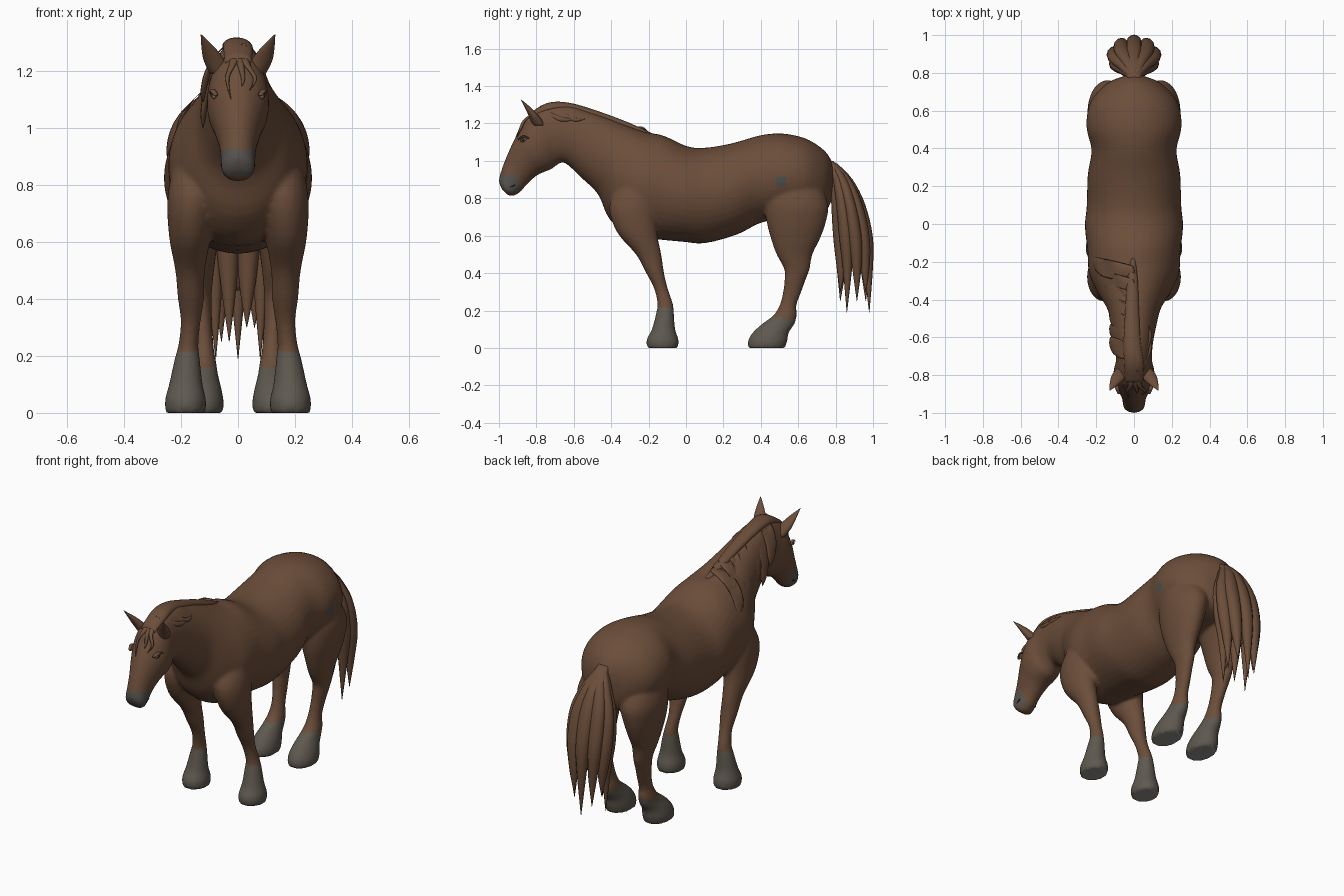
import bpy, bmesh, math
from mathutils import Vector

if "Cube" in bpy.data.objects:
    bpy.data.objects.remove(bpy.data.objects["Cube"])


def material(name, rgb):
    m = bpy.data.materials.new(name)
    m.use_nodes = True
    m.diffuse_color = (*rgb, 1)
    bsdf = m.node_tree.nodes["Principled BSDF"]
    bsdf.inputs["Base Color"].default_value = (*rgb, 1)
    bsdf.inputs["Roughness"].default_value = 0.8
    return m


COAT = material("brown coat", (0.148, 0.075, 0.042))
HOOF = material("hoof grey", (0.112, 0.098, 0.078))
MUZZLE = material("muzzle grey", (0.095, 0.085, 0.076))
DARK = material("dark detail", (0.025, 0.021, 0.018))
SPOT = material("blue grey spot", (0.075, 0.08, 0.075))
EYE = material("eye grey", (0.16, 0.14, 0.12))
SOLE = material("pale sole", (0.28, 0.26, 0.235))
X, Y, Z = Vector((1, 0, 0)), Vector((0, 1, 0)), Vector((0, 0, 1))


def smooth_path(rows, steps=4):
    """Catmull-Rom interpolation of equal-length rows of numbers."""
    out = []
    for i in range(len(rows) - 1):
        a, b, c, d = (rows[max(0, i - 1)], rows[i], rows[i + 1],
                      rows[min(len(rows) - 1, i + 2)])
        for s in range(steps):
            t = s / steps
            out.append([q + t / 2 * (r - p + t * (2 * p - 5 * q + 4 * r - w + t * (3 * (q - r) + w - p)))
                        for p, q, r, w in zip(a, b, c, d)])
    return out + [list(rows[-1])]


def loft(name, rings, mat=COAT, segs=28):
    """Skin closed elliptical rings given as (centre, half axis, half axis)."""
    bm = bmesh.new()
    loops = []
    for centre, u, v in rings:
        angles = [math.tau * k / segs for k in range(segs)]
        loops.append([bm.verts.new(centre + u * math.cos(a) + v * math.sin(a)) for a in angles])
    for a, b in zip(loops, loops[1:]):
        for k in range(segs):
            n = (k + 1) % segs
            bm.faces.new((a[k], a[n], b[n], b[k]))
    bm.faces.new(loops[0])
    bm.faces.new(loops[-1])
    bmesh.ops.recalc_face_normals(bm, faces=bm.faces)
    for f in bm.faces:
        f.smooth = True
    me = bpy.data.meshes.new(name)
    bm.to_mesh(me)
    bm.free()
    me.materials.append(mat)
    ob = bpy.data.objects.new(name, me)
    bpy.context.collection.objects.link(ob)
    return ob


def tube(name, rows, u=X, v=Y, **kw):
    """Loft along rows of (x, y, z, size along u, size along v)."""
    return loft(name, [(Vector(r[:3]), u * max(r[3], .001), v * max(r[4], .001))
                       for r in smooth_path(rows)], **kw)


def ball(name, pos, size, mat, rot=(0, 0, 0)):
    bpy.ops.mesh.primitive_uv_sphere_add(segments=16, ring_count=10, location=pos, rotation=rot)
    ob = bpy.context.object
    ob.name, ob.scale = name, size
    ob.data.materials.append(mat)
    bpy.ops.object.shade_smooth()


# Trunk, neck and head: top y, top z, bottom y, bottom z, half width
trunk = [(.79, .98, .785, .82, .04), (.745, 1.05, .755, .74, .135), (.67, 1.105, .68, .71, .212),
         (.6, 1.132, .6, .7, .245), (.5, 1.147, .5, .69, .25), (.39, 1.135, .39, .665, .225),
         (.25, 1.095, .27, .605, .245), (.1, 1.07, .1, .56, .25), (0, 1.08, -.02, .568, .26),
         (-.12, 1.135, -.15, .58, .247), (-.22, 1.155, -.3, .6, .238), (-.32, 1.19, -.41, .69, .19),
         (-.42, 1.23, -.47, .82, .143), (-.52, 1.265, -.56, .91, .118), (-.62, 1.297, -.65, .99, .1),
         (-.74, 1.3, -.7, .97, .095), (-.84, 1.245, -.72, .955, .108), (-.885, 1.17, -.76, .94, .105),
         (-.925, 1.1, -.8, .92, .087), (-.965, 1.01, -.85, .875, .066), (-.99, .94, -.885, .835, .06),
         (-1.0, .89, -.925, .812, .056), (-.985, .85, -.955, .818, .035)]
rings = []
for ty, tz, by, bz, w in smooth_path(trunk):
    top, bottom = Vector((0, ty, tz)), Vector((0, by, bz))
    rings.append(((top + bottom) / 2, X * w, (top - bottom) / 2))
body = loft("horse_body", rings, segs=40)

# Legs, mirrored left and right
front = [(.13, -.24, .9, .09, .11), (.157, -.28, .76, .09, .13), (.168, -.262, .62, .074, .108),
         (.168, -.2, .5, .052, .068), (.165, -.165, .4, .046, .048), (.166, -.135, .32, .035, .037),
         (.174, -.112, .24, .035, .041), (.178, -.112, .19, .044, .047), (.183, -.12, .1, .059, .062),
         (.184, -.125, .045, .072, .085), (.184, -.125, 0, .07, .083)]
hind = [(.12, .56, .92, .09, .13), (.137, .59, .78, .108, .168), (.145, .59, .68, .094, .16),
        (.145, .585, .58, .072, .13), (.14, .58, .5, .056, .096), (.135, .593, .42, .043, .068),
        (.13, .582, .36, .038, .056), (.124, .568, .3, .034, .049), (.12, .546, .23, .035, .045),
        (.12, .53, .175, .044, .062), (.12, .495, .13, .051, .086), (.122, .455, .085, .064, .096),
        (.124, .437, .04, .074, .105), (.124, .43, 0, .072, .1)]
parts = [body]
for side in (1, -1):
    for rows in (front, hind):
        parts.append(tube("leg", [(side * r[0], *r[1:]) for r in rows]))

# Fuse the trunk and legs into one skin
bpy.ops.object.select_all(action='DESELECT')
for p in parts:
    p.select_set(True)
bpy.context.view_layer.objects.active = body
bpy.ops.object.join()
remesh = body.modifiers.new("fuse", 'REMESH')
remesh.mode, remesh.voxel_size = 'VOXEL', .01
relax = body.modifiers.new("relax", 'SMOOTH')
relax.factor, relax.iterations = .5, 4
for name in ("fuse", "relax"):
    bpy.ops.object.modifier_apply(modifier=name)
me = body.data
me.materials.clear()
for m in (COAT, HOOF, MUZZLE, SPOT, SOLE):
    me.materials.append(m)

# Colour hooves, soles, muzzle and the flank spot by position
for f in me.polygons:
    f.use_smooth = True
    x, y, z = f.center
    if z < .03 and f.normal.z < -.8:
        f.material_index = 4
    elif z < (.215 if y < .2 else .16):
        f.material_index = 1
    elif y < -.89 and .832 < z < .922:
        f.material_index = 2
    elif x > .15 and math.hypot(y - .51, z - .89) < .03:
        f.material_index = 3
    else:
        f.material_index = 0

for side, label in ((1, "left"), (-1, "right")):
    # Ears, eyes, mouth and the hollow of each sole
    tube(label + "_ear", [(side * .062, -.785, 1.19, .036, .034), (side * .083, -.81, 1.235, .037, .028),
                          (side * .104, -.842, 1.28, .024, .018), (side * .13, -.882, 1.328, .001, .001)])
    ball(label + "_eye", (side * .084, -.868, 1.115), (.01, .02, .012), EYE, (.5, 0, 0))
    ball(label + "_pupil", (side * .09, -.872, 1.114), (.006, .01, .008), DARK)
    tube(label + "_eyelid", [(side * .078, -.9, 1.115, .008, .004), (side * .089, -.872, 1.13, .01, .006),
                             (side * .095, -.84, 1.122, .005, .004)], u=X, v=Z)
    tube(label + "_mouth", [(side * .025, -.975, .85, .006, .003), (side * .047, -.95, .855, .007, .003),
                            (side * .056, -.915, .87, .005, .003)], u=X, v=Z, mat=DARK)
    for y, x, end in ((-.12, .184, "front"), (.45, .124, "hind")):
        ball(label + "_" + end + "_sole", (side * x, y, .004), (.026, .032, .004), DARK)

# Mane crest and locks that fall over the right of the neck
tube("mane_crest", [(-.005, -.18, 1.135, .012, .012), (-.008, -.3, 1.18, .028, .022),
                    (-.01, -.45, 1.235, .036, .024), (-.01, -.62, 1.283, .045, .027),
                    (0, -.74, 1.28, .052, .03), (0, -.84, 1.23, .045, .022)], u=X, v=Z)
for i in range(7):
    y = -.25 - .07 * i
    crest = 1.172 + .31 * (-.25 - y)
    half = max(.112, .2 - .42 * (-.25 - y))
    drop = .19 + .035 * (i % 3)
    path = []
    for t, w, thick in ((0, .03, .018), (.3, .048, .024), (.6, .046, .024), (.85, .03, .018), (1, .003, .003)):
        a = t * math.pi / 2
        path.append((-.01 - half * math.sin(a), y + .06 * t * t, crest - drop * (1 - math.cos(a)) - .02 * t,
                     thick, w))
    tube("mane_lock_%d" % i, path, u=(X + Z).normalized(), v=Y, segs=12)

# Forelock strands and short wisps on the left of the neck
for i, (x, z) in enumerate(((-.025, 1.1), (.012, 1.14), (.04, 1.13))):
    tube("forelock_%d" % i, [(x * .3, -.80, 1.26, .02, .016), (x * .8, -.86, 1.22, .012, .01),
                             (x * 1.5, -.885, 1.172, .007, .008), (x, -.92 + (z - 1.1) * .6, z, .001, .002)], segs=10)
for i in range(2):
    tube("neck_wisp_%d" % i, [(.02, -.78 + .06 * i, 1.285, .012, .012), (.062, -.72 + .06 * i, 1.24, .012, .018),
                              (.085, -.65 + .06 * i, 1.22, .01, .012), (.078, -.58 + .04 * i, 1.225, .001, .002)],
         u=X, v=Z, segs=10)

# Tail core with a ring of broad pointed locks
tube("tail_core", [(0, .765, 1.0, .03, .02), (0, .82, .93, .055, .045), (0, .86, .8, .09, .07),
                   (0, .885, .65, .1, .08), (0, .9, .52, .07, .055), (0, .905, .43, .01, .01)])
count = 9
for i in range(count):
    a = math.tau * i / count + math.pi / 2
    c, s = math.cos(a), math.sin(a)
    tip = (.19, .25, .3)[i % 3]
    tube("tail_lock_%d" % i, [(c * .015, .785 + s * .01, .985, .015, .015),
                              (c * .055, .83 + s * .035, .9, .03, .026),
                              (c * .095, .865 + s * .06, .77, .042, .032),
                              (c * .105, .89 + s * .072, .6, .04, .036),
                              (c * .095, .9 + s * .074, .44, .027, .026),
                              (c * .09, .9 + s * .08, tip, .001, .001)], segs=12)
